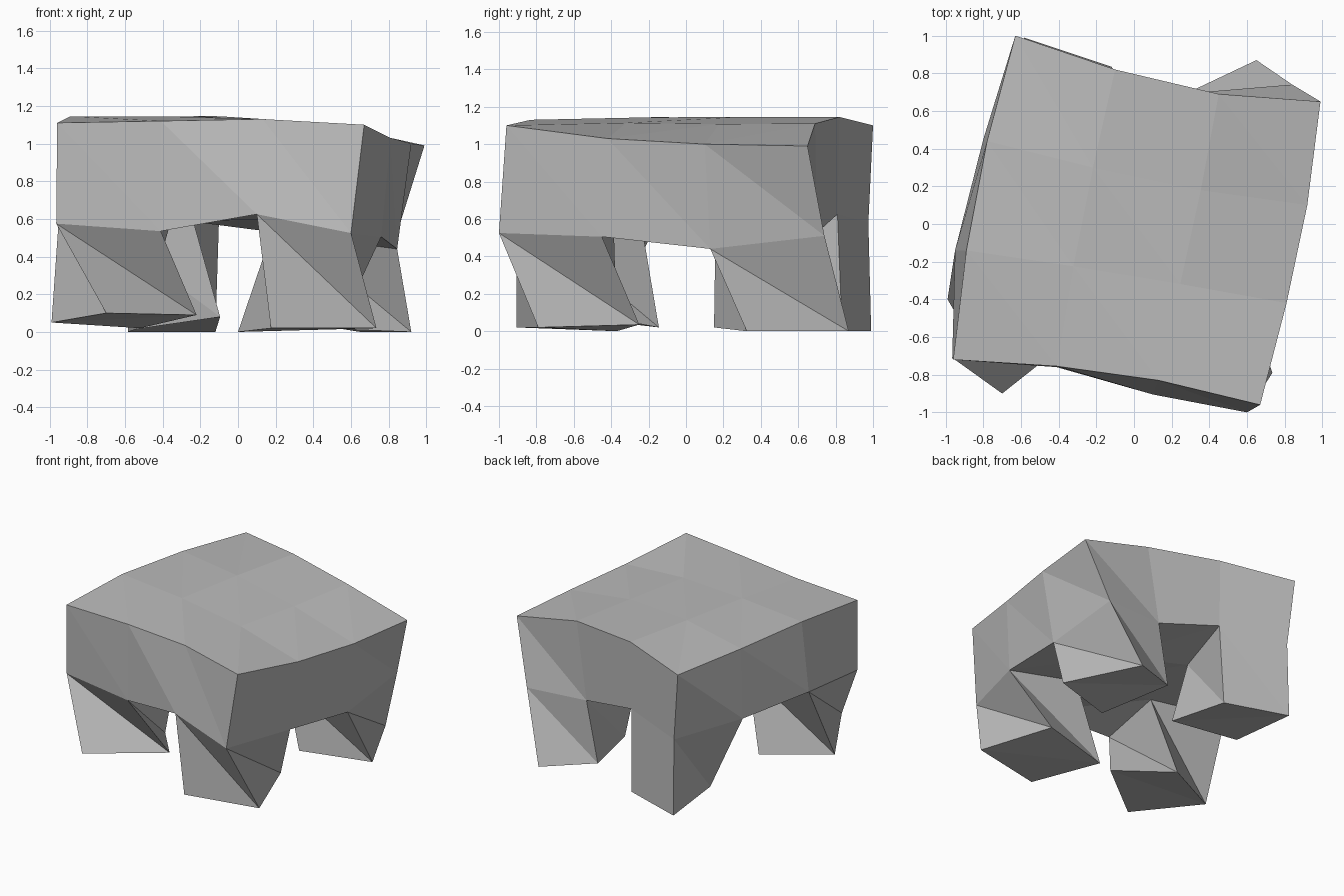
import bpy
import bmesh
from mathutils import Vector

default_cube = bpy.data.objects.get("Cube")
if default_cube:
    bpy.data.objects.remove(default_cube, do_unlink=True)

SEGMENTS = 3

# Outlines of the slab, counter-clockwise from the front corner at -x
top_outline = [
    (-.96, -.72, 1.11), (-.41, -.755, 1.12), (.13, -.83, 1.13), (.67, -.96, 1.1),
    (.81, -.42, 1.03), (.92, .1, 1), (.99, .65, .99),
    (.45, .69, 1.11), (-.1, .82, 1.145), (-.63, 1, 1.1),
    (-.78, .44, 1.13), (-.89, -.14, 1.145)]
under_outline = [
    (-.965, -.71, .575), (-.41, -.76, .535), (.1, -.905, .625), (.6, -1, .525),
    (.76, -.45, .505), (.845, .13, .44), (.84, .74, .51),
    (.36, .7, .525), (-.1, .81, .625), (-.58, .975, .58),
    (-.8, .45, .6), (-.95, -.14, .62)]

# Foot of each twisted leg, keyed by the grid cell it hangs from
feet = {
    (0, 0): [(-.7, -.9, .1), (-.22, -.52, .09), (-.52, -.145, .02), (-.99, -.4, .05)],
    (2, 0): [(.175, -.905, .02), (.735, -.79, .02), (.54, -.25, .035), (0, -.37, 0)],
    (2, 2): [(.417, .15, .02), (.92, .325, 0), (.65, .87, 0), (.27, .69, .06)],
    (0, 2): [(-.54, .475, .015), (-.095, .3, .08), (-.12, .835, 0), (-.585, .99, 0)]}


def surface_grid(bm, outline):
    """Fill a closed outline with a smoothly blended grid of vertices."""
    ring = [Vector(p) for p in outline]
    n = SEGMENTS
    front, right = ring[:n + 1], ring[n:2 * n + 1]
    back = ring[2 * n:3 * n + 1][::-1]
    left = [ring[0]] + ring[3 * n:][::-1]
    grid = {}
    for i in range(n + 1):
        for j in range(n + 1):
            u, v = i / n, j / n
            across = left[j].lerp(right[j], u)
            along = front[i].lerp(back[i], v)
            corners = front[0].lerp(front[n], u).lerp(back[0].lerp(back[n], u), v)
            grid[i, j] = bm.verts.new(across + along - corners)
    return grid


def cell_corners(i, j):
    return [(i, j), (i + 1, j), (i + 1, j + 1), (i, j + 1)]


def add_cap(bm, corners, facing_up):
    """Two triangles for one cell of a horizontal surface."""
    a, b, c, d = corners
    for tri in ((a, b, d), (b, c, d)):
        bm.faces.new(tri if facing_up else tri[::-1])


def add_wall(bm, upper, lower):
    """Triangulated wall between two closed loops."""
    for k in range(len(upper)):
        m = (k + 1) % len(upper)
        bm.faces.new((upper[k], lower[k], lower[m]))
        bm.faces.new((upper[k], lower[m], upper[m]))


def border_keys():
    """Grid keys round the rim, in the order of the outlines."""
    n = SEGMENTS
    return ([(k, 0) for k in range(n)] + [(n, k) for k in range(n)]
            + [(n - k, n) for k in range(n)] + [(0, n - k) for k in range(n)])


bm = bmesh.new()

# Slab: top, rim and the underside between the legs
top = surface_grid(bm, top_outline)
under = surface_grid(bm, under_outline)
rim = border_keys()
add_wall(bm, [top[k] for k in rim], [under[k] for k in rim])
for i in range(SEGMENTS):
    for j in range(SEGMENTS):
        keys = cell_corners(i, j)
        add_cap(bm, [top[k] for k in keys], True)
        if (i, j) not in feet:
            add_cap(bm, [under[k] for k in keys], False)

# Legs grow out of the four corner cells
for cell, foot in feet.items():
    sole = [bm.verts.new(p) for p in foot]
    add_wall(bm, [under[k] for k in cell_corners(*cell)], sole)
    add_cap(bm, sole, False)

mesh = bpy.data.meshes.new("table")
bm.to_mesh(mesh)
bm.free()

# Single plain grey, flat shaded
grey = bpy.data.materials.new("plain_grey")
grey.use_nodes = True
colour = (.5, .5, .5, 1)
grey.diffuse_color = colour
grey.node_tree.nodes["Principled BSDF"].inputs["Base Color"].default_value = colour
mesh.materials.append(grey)

table = bpy.data.objects.new("table", mesh)
bpy.context.collection.objects.link(table)
